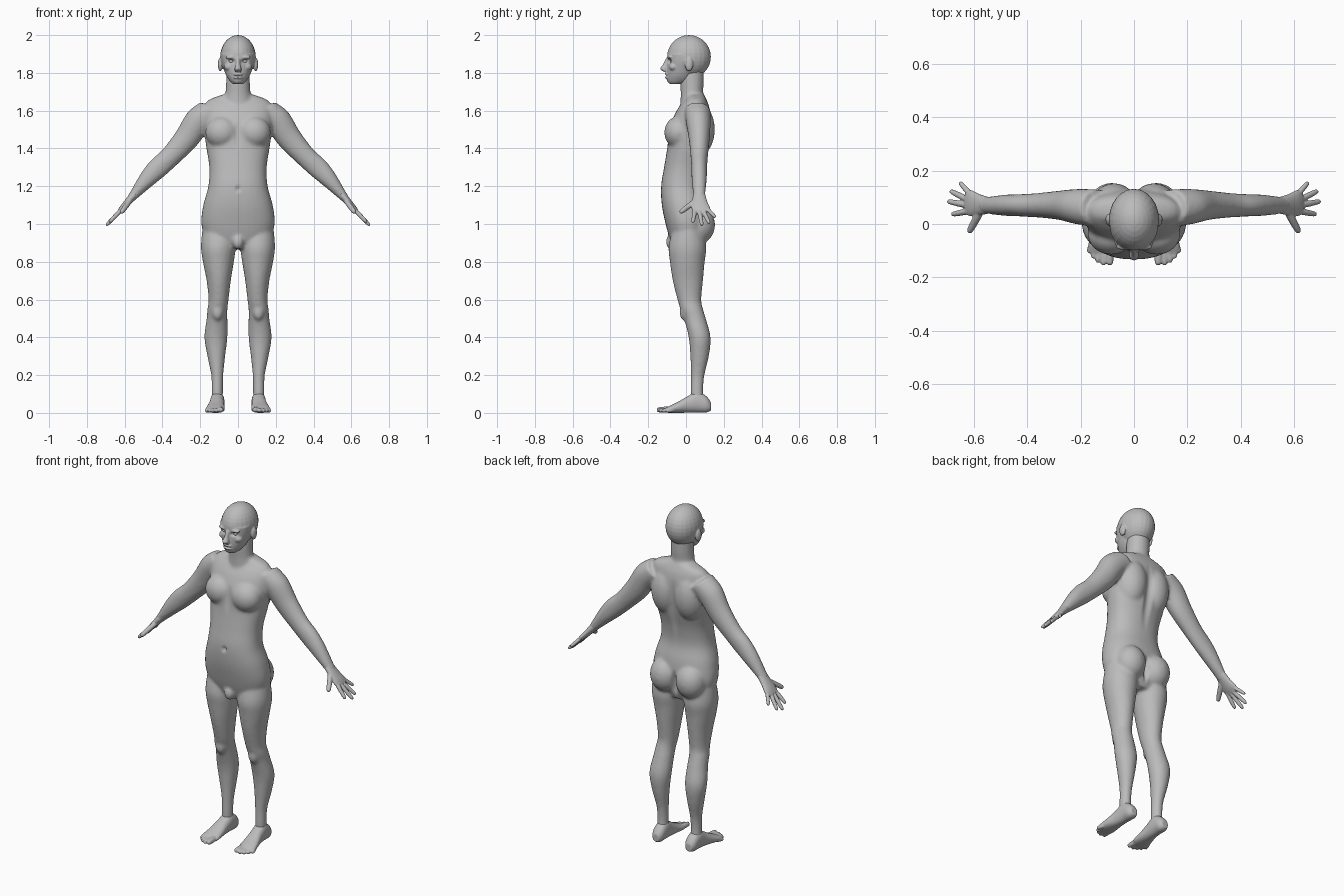
import bpy
import bmesh
from math import cos, sin, pi, copysign
from mathutils import Vector, Matrix

default_cube = bpy.data.objects.get("Cube")
if default_cube:
    bpy.data.objects.remove(default_cube, do_unlink=True)

X_AXIS, Y_AXIS, Z_AXIS = Vector((1, 0, 0)), Vector((0, 1, 0)), Vector((0, 0, 1))

skin = bpy.data.materials.new("plain_grey")
skin.use_nodes = True
grey = (.5, .5, .5, 1)
skin.diffuse_color = grey
shader = next(n for n in skin.node_tree.nodes if n.type == "BSDF_PRINCIPLED")
shader.inputs["Base Color"].default_value = grey
shader.inputs["Roughness"].default_value = .7


def spline(rings, steps=5):
    """Smoothly resample rings of (x, y, z, half width, half depth)."""
    pts = [Vector(r) for r in rings]
    pts = [pts[0]] + pts + [pts[-1]]
    out = []
    for a, b, c, d in zip(pts, pts[1:], pts[2:], pts[3:]):
        for i in range(steps):
            t = i / steps
            out.append(b + (c - a) * (t / 2) + (a * 2 - b * 5 + c * 4 - d) * (t * t / 2)
                       + (b * 3 - a - c * 3 + d) * (t ** 3 / 2))
    return out + [pts[-1]]


def loft(bm, rings, u=X_AXIS, v=Y_AXIS, side=1, power=2, sides=32):
    """Closed skin through elliptical rings lying in the u, v directions."""
    loops = []
    for r in spline(rings):
        loop = []
        for i in range(sides):
            a = 2 * pi * i / sides
            cu = copysign(abs(cos(a)) ** (2 / power), cos(a))
            sv = copysign(abs(sin(a)) ** (2 / power), sin(a))
            p = Vector(r[:3]) + u * (cu * r[3]) + v * (sv * r[4])
            loop.append(bm.verts.new((p.x * side, p.y, p.z)))
        loops.append(loop)
    for low, high in zip(loops, loops[1:]):
        for i in range(sides):
            j = (i + 1) % sides
            bm.faces.new((low[i], low[j], high[j], high[i]))
    bm.faces.new(loops[0])
    bm.faces.new(loops[-1])


def ball(bm, centre, radii, side=1):
    place = Matrix.Translation((centre[0] * side, centre[1], centre[2]))
    bmesh.ops.create_uvsphere(bm, u_segments=24, v_segments=16, radius=1,
                              matrix=place @ Matrix.Diagonal((*radii, 1)))


def digit(bm, base, tip, radius, side):
    """Tapered finger or toe with a rounded end."""
    base, tip = Vector(base), Vector(tip)
    along = (tip - base).normalized()
    u = along.cross(Z_AXIS).normalized()
    rings = []
    for t, s in ((0, 1), (.45, 1), (.85, .85), (.96, .6), (1, .25)):
        rings.append((*base.lerp(tip, t), radius * s, radius * s))
    loft(bm, rings, u, along.cross(u), side, sides=12)


def finish(bm, name, voxel=0, smooth=0, dents=()):
    """Fuse the overlapping shapes, press in the dents and shade smooth."""
    bmesh.ops.recalc_face_normals(bm, faces=bm.faces)
    mesh = bpy.data.meshes.new(name)
    bm.to_mesh(mesh)
    bm.free()
    obj = bpy.data.objects.new(name, mesh)
    bpy.context.collection.objects.link(obj)
    if voxel:
        fuse = obj.modifiers.new("fuse", "REMESH")
        fuse.mode = "VOXEL"
        fuse.voxel_size = voxel
        soften = obj.modifiers.new("soften", "SMOOTH")
        soften.factor = .5
        soften.iterations = smooth
        bpy.context.view_layer.update()
        graph = bpy.context.evaluated_depsgraph_get()
        fused = bpy.data.meshes.new_from_object(obj.evaluated_get(graph))
        obj.modifiers.clear()
        obj.data = fused
        fused.name = name
    for centre, radii, push in dents:
        for vert in obj.data.vertices:
            d = sum(((p - c) / r) ** 2 for p, c, r in zip(vert.co, centre, radii))
            if d < 1:
                vert.co.y += push * (1 - d) ** 2
    obj.data.materials.clear()
    obj.data.materials.append(skin)
    for poly in obj.data.polygons:
        poly.use_smooth = True
        poly.material_index = 0


# Torso: height, half width, front and back
body = bmesh.new()
torso = [(.87, .09, -.06, .08), (.92, .165, -.085, .10), (1, .194, -.108, .115),
         (1.1, .184, -.128, .108), (1.2, .157, -.132, .086), (1.3, .152, -.116, .095),
         (1.4, .167, -.1, .12), (1.5, .18, -.09, .132), (1.58, .182, -.06, .13),
         (1.63, .175, -.03, .12), (1.66, .15, -.005, .108), (1.685, .08, .0, .095)]
loft(body, [(0, (f + b) / 2, z, w, (b - f) / 2) for z, w, f, b in torso], power=2.3)

# Neck
loft(body, [(0, .04, 1.63, .085, .07), (0, .032, 1.69, .067, .06),
            (0, .032, 1.75, .063, .062), (0, .035, 1.82, .062, .06)])
ball(body, (0, -.075, .905), (.03, .032, .04))

arm = [(.14, .06, 1.6, .072, .07), (.21, .065, 1.545, .073, .066),
       (.275, .07, 1.45, .066, .055), (.355, .07, 1.36, .056, .046),
       (.42, .07, 1.3, .056, .042), (.478, .07, 1.24, .046, .04),
       (.55, .07, 1.155, .026, .032), (.57, .07, 1.13, .022, .03)]
leg = [(.1, .01, .98, .088, .08), (.104, .008, .88, .092, .1),
       (.104, .007, .8, .082, .092), (.102, .01, .7, .064, .08),
       (.103, .018, .6, .053, .063), (.109, .03, .55, .053, .06),
       (.111, .047, .5, .055, .058), (.117, .072, .4, .061, .058),
       (.115, .072, .3, .047, .049), (.11, .062, .2, .032, .036),
       (.11, .058, .12, .03, .033), (.11, .062, .06, .03, .036)]
for side in (1, -1):
    loft(body, arm, Vector((.76, 0, .65)), Y_AXIS, side)
    loft(body, leg, side=side)
    ball(body, (.085, -.04, 1.485), (.088, .075, .085), side)    # chest muscle
    ball(body, (.075, .05, 1.5), (.095, .103, .15), side)        # upper back
    ball(body, (.085, .068, .995), (.086, .086, .1), side)       # buttock
    ball(body, (.108, -.008, .535), (.03, .027, .045), side)     # kneecap
finish(body, "body", .009, 6, [
    ((0, .14, 1.38), (.035, .08, .28), -.014),     # spine groove
    ((0, .14, .97), (.022, .1, .1), -.03),         # cleft
    ((0, -.13, 1.185), (.016, .05, .022), .014),   # navel
    ((0, -.11, 1.48), (.03, .06, .1), .01)])       # breastbone

# Head: cranium, face, nose, lips, brows, cheeks and ears
head = bmesh.new()
ball(head, (0, .016, 1.885), (.094, .116, .115))
face = [(1.742, .028, -.088, -.02), (1.757, .044, -.1, .03), (1.785, .062, -.102, .05),
        (1.82, .075, -.102, .065), (1.86, .086, -.099, .075), (1.9, .09, -.098, .08)]
loft(head, [(0, (f + b) / 2, z, w, (b - f) / 2) for z, w, f, b in face])
loft(head, [(0, -.094, 1.878, .01, .012), (0, -.106, 1.845, .012, .016),
            (0, -.116, 1.822, .018, .021), (0, -.108, 1.807, .016, .012)])
for z in (1.793, 1.776):
    ball(head, (0, -.099, z), (.026, .013, .008))
for side in (1, -1):
    ball(head, (.034, -.084, 1.883), (.034, .014, .01), side)
    ball(head, (.045, -.066, 1.832), (.028, .024, .022), side)
    ball(head, (.094, .016, 1.845), (.013, .022, .036), side)
sockets = [((s * .035, -.093, 1.862), (.026, .05, .016), .017) for s in (1, -1)]
ear_hollows = [((s * .104, .012, 1.85), (.02, .013, .02), .006) for s in (1, -1)]
finish(head, "head", .004, 4, sockets + ear_hollows + [
    ((0, -.11, 1.7845), (.03, .04, .006), .006)])

eyes = bmesh.new()
for side in (1, -1):
    ball(eyes, (.035, -.069, 1.861), (.016, .014, .011), side)
finish(eyes, "eyes")

# Hands and feet
palm = [(.545, .07, 1.16, .031, .023), (.58, .072, 1.12, .04, .019),
        (.61, .078, 1.086, .049, .016), (.628, .08, 1.066, .045, .011)]
fingers = [((.618, .048, 1.075), (.682, .036, 1.008), .0115),
           ((.624, .07, 1.068), (.698, .085, .992), .0115),
           ((.622, .091, 1.07), (.688, .124, 1.003), .0115),
           ((.612, .11, 1.083), (.652, .156, 1.035), .0105),
           ((.575, .048, 1.12), (.618, -.032, 1.06), .0145)]
foot = [(.108, .132, .034, .02, .022), (.108, .108, .045, .034, .043),
        (.109, .06, .058, .037, .056), (.112, .01, .045, .039, .044),
        (.117, -.04, .03, .046, .03), (.121, -.085, .019, .051, .019),
        (.124, -.108, .014, .044, .012)]
toes = [((.094, -.08), (.09, -.154), .016), ((.112, -.085), (.115, -.155), .0125),
        ((.128, -.085), (.136, -.145), .012), ((.143, -.08), (.154, -.129), .0115),
        ((.157, -.07), (.17, -.108), .011)]
for side, label in ((1, "left"), (-1, "right")):
    hand = bmesh.new()
    loft(hand, palm, Y_AXIS, Vector((.75, 0, .66)), side)
    for base, tip, radius in fingers:
        digit(hand, base, tip, radius, side)
    finish(hand, label + "_hand", .0035, 3)

    sole = bmesh.new()
    loft(sole, foot, X_AXIS, Z_AXIS, side, power=2.2)
    for (bx, by), (tx, ty), radius in toes:
        digit(sole, (bx, by, radius + .003), (tx, ty, radius), radius, side)
    finish(sole, label + "_foot", .0045, 3)
